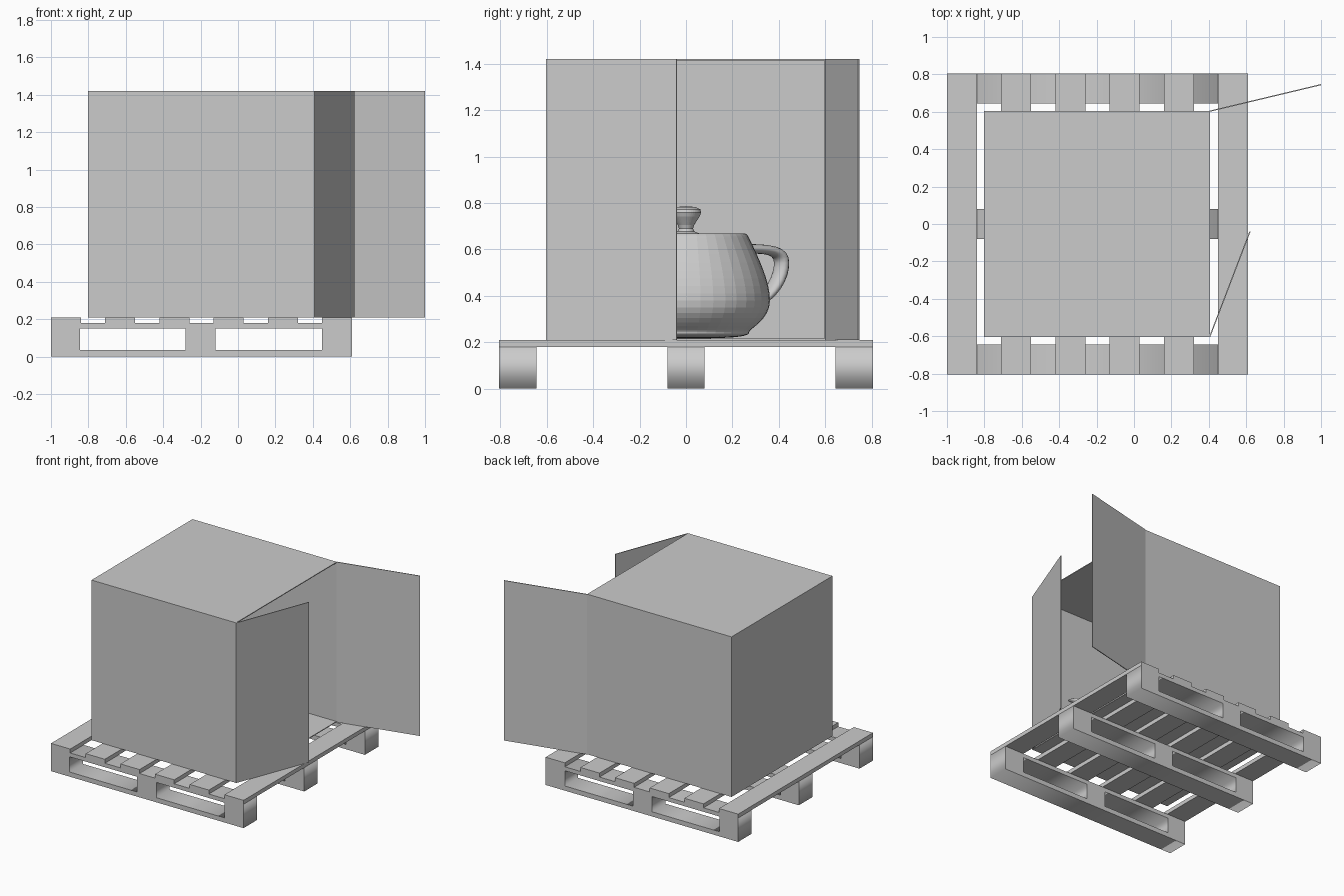
import bpy, bmesh, math
from mathutils import Vector, Matrix

if "Cube" in bpy.data.objects:
    bpy.data.objects.remove(bpy.data.objects["Cube"])

grey = bpy.data.materials.new("light grey")
grey.diffuse_color = (0.6, 0.6, 0.6, 1)
grey.use_nodes = True
grey.node_tree.nodes["Principled BSDF"].inputs["Base Color"].default_value = grey.diffuse_color


def add_object(name, mesh, matrix=Matrix()):
    mesh.materials.clear()
    mesh.materials.append(grey)
    ob = bpy.data.objects.new(name, mesh)
    ob.matrix_world = matrix
    bpy.context.collection.objects.link(ob)
    return ob


def from_bmesh(name, bm, matrix=Matrix()):
    bmesh.ops.recalc_face_normals(bm, faces=bm.faces)
    mesh = bpy.data.meshes.new(name)
    bm.to_mesh(mesh)
    bm.free()
    return add_object(name, mesh, matrix)


def box(name, lo, hi, matrix=Matrix()):
    lo, hi = Vector(lo), Vector(hi)
    bm = bmesh.new()
    bmesh.ops.create_cube(bm, size=1, matrix=Matrix.Translation((lo + hi) / 2)
                          @ Matrix.Diagonal((*(hi - lo), 1)))
    return from_bmesh(name, bm, matrix)


# Pallet runners: side profile with two fork openings, extruded
def rect_spline(curve, x0, x1, z0, z1):
    sp = curve.splines.new('POLY')
    sp.points.add(3)
    for p, (x, z) in zip(sp.points, ((x0, z0), (x1, z0), (x1, z1), (x0, z1))):
        p.co = (x, z, 0, 1)
    sp.use_cyclic_u = True


curve = bpy.data.curves.new("runner_profile", 'CURVE')
curve.dimensions = '2D'
curve.fill_mode = 'BOTH'
curve.extrude = 0.08
rect_spline(curve, -1, 0.61, 0, 0.18)
rect_spline(curve, -0.845, -0.28, 0.035, 0.15)
rect_spline(curve, -0.12, 0.45, 0.035, 0.15)
helper = bpy.data.objects.new("runner_profile", curve)
bpy.context.collection.objects.link(helper)
dg = bpy.context.evaluated_depsgraph_get()
runner_mesh = bpy.data.meshes.new_from_object(helper.evaluated_get(dg))
bpy.data.objects.remove(helper)
for name, y in (("front", -0.725), ("middle", 0), ("back", 0.725)):
    add_object("pallet_runner_" + name, runner_mesh.copy(),
               Matrix.Translation((0, y, 0)) @ Matrix.Rotation(math.pi / 2, 4, 'X'))

# Pallet deck slats
for i in range(6):
    x = -1 + i * 0.29
    box(f"pallet_slat_{i + 1}", (x, -0.805, 0.18), (x + 0.16, 0.805, 0.21))

# Carton: thin panels, open on the right side
X0, X1, Y, Z0, Z1, T = -0.803, 0.405, 0.603, 0.21, 1.42, 0.006
box("carton_floor", (X0, -Y, Z0), (X1, Y, Z0 + T))
box("carton_top", (X0, -Y, Z1 - T), (X1, Y, Z1))
box("carton_left_wall", (X0, -Y, Z0 + T), (X0 + T, Y, Z1 - T))
box("carton_front_wall", (X0 + T, -Y, Z0 + T), (X1, -Y + T, Z1 - T))
box("carton_back_wall", (X0 + T, Y - T, Z0 + T), (X1, Y, Z1 - T))

# Two open flaps hinged on the right corners
for name, y, tip in (("front", -Y, (0.62, -0.04)), ("back", Y, (1.0, 0.745))):
    dx, dy = tip[0] - X1, tip[1] - y
    box("carton_flap_" + name, (0, -T / 2, Z0), (math.hypot(dx, dy), T / 2, Z1),
        Matrix.Translation((X1, y, 0)) @ Matrix.Rotation(math.atan2(dy, dx), 4, 'Z'))

# Teapot, modelled in its own units, then scaled, turned and placed
POT = (Matrix.Translation((-0.2, 0, 0.216)) @ Matrix.Rotation(math.radians(-53), 4, 'Z')
       @ Matrix.Scale(0.181, 4))


def bezier(chain, steps=8):
    """Sample joined cubic segments (3n+1 control points)."""
    pts = [Vector(chain[0])]
    for i in range(0, len(chain) - 1, 3):
        a, b, c, d = (Vector(p) for p in chain[i:i + 4])
        for k in range(1, steps + 1):
            t = k / steps
            u = 1 - t
            pts.append(a * u**3 + b * (3 * u * u * t) + c * (3 * u * t * t) + d * t**3)
    return pts


def skin(name, rings):
    """Join rings of points into a tube; collapsed rings are merged."""
    bm = bmesh.new()
    vr = [[bm.verts.new(p) for p in ring] for ring in rings]
    n = len(vr[0])
    for a, b in zip(vr, vr[1:]):
        for j in range(n):
            bm.faces.new((a[j], a[(j + 1) % n], b[(j + 1) % n], b[j]))
    bmesh.ops.remove_doubles(bm, verts=bm.verts, dist=1e-4)
    return from_bmesh(name, bm, POT)


def lathe(name, chain, n=40):
    skin(name, [[(r * math.cos(2 * math.pi * j / n), r * math.sin(2 * math.pi * j / n), z)
                 for j in range(n)] for r, z in bezier(chain)])


def tube(name, inner, outer, widths, n=16):
    """Oval tube between two edge curves, with a half width curve."""
    rings = []
    for a, b, w in zip(bezier(inner), bezier(outer), bezier([(w, 0) for w in widths])):
        c, h = (a + b) / 2, (a - b) / 2
        ring = []
        for j in range(n):
            t = 2 * math.pi * j / n
            p = c + h * math.cos(t)
            ring.append((p.x, w.x * math.sin(t), p.y))
        rings.append(ring)
    return skin(name, rings)


lathe("teapot_body", [(1.4, 2.4), (1.3375, 2.53), (1.4375, 2.53), (1.5, 2.4),
                      (1.75, 1.875), (2, 1.35), (2, 0.9),
                      (2, 0.45), (1.5, 0.225), (1.5, 0.15),
                      (1.5, 0.075), (1.425, 0), (0, 0)])
lathe("teapot_lid", [(0, 3.15), (0.8, 3.15), (0, 2.7), (0.2, 2.55),
                     (0.4, 2.4), (1.3, 2.55), (1.4, 2.4)])
handle = tube("teapot_handle",
              [(-1.6, 2.025), (-2.3, 2.025), (-2.7, 2.025), (-2.7, 1.8),
               (-2.7, 1.575), (-2.5, 1.125), (-2, 0.9)],
              [(-1.5, 2.25), (-2.5, 2.25), (-3, 2.25), (-3, 1.8),
               (-3, 1.35), (-2.65, 0.9375), (-1.9, 0.6)], [0.225] * 7)
spout = tube("teapot_spout",
             [(1.7, 1.275), (2.6, 1.275), (2.3, 1.95), (2.7, 2.25),
              (2.8, 2.325), (2.9, 2.325), (2.8, 2.25)],
             [(1.7, 0.45), (3.1, 0.675), (2.4, 1.875), (3.3, 2.25),
              (3.525, 2.344), (3.45, 2.3625), (3.2, 2.25)],
             [0.5, 0.5, 0.19, 0.19, 0.19, 0.11, 0.11])
for ob in (handle, spout):
    ob.data.shade_smooth()
